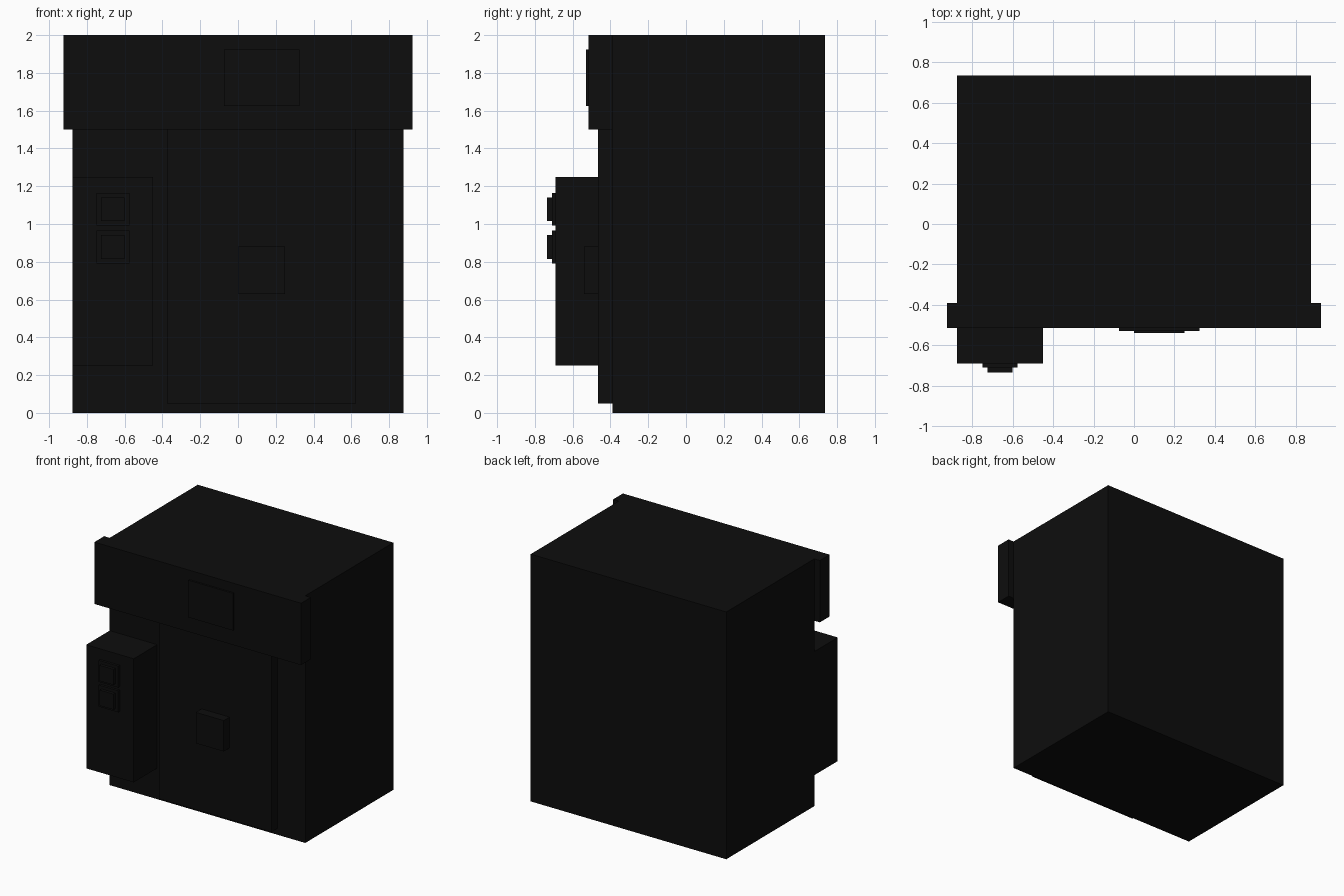
import bpy
import bmesh

default = bpy.data.objects.get("Cube")
if default:
    bpy.data.objects.remove(default, do_unlink=True)

black = bpy.data.materials.new("near_black")
black.use_nodes = True
colour = (0.004, 0.004, 0.004, 1)
black.diffuse_color = colour
black.node_tree.nodes["Principled BSDF"].inputs["Base Color"].default_value = colour


def box(name, x, y, z):
    """Flat-faced block spanning the given (low, high) ranges."""
    bm = bmesh.new()
    bmesh.ops.create_cube(bm, size=1)
    for v in bm.verts:
        v.co = [r[0] + (c + 0.5) * (r[1] - r[0]) for c, r in zip(v.co, (x, y, z))]
    mesh = bpy.data.meshes.new(name)
    bm.to_mesh(mesh)
    bm.free()
    mesh.materials.append(black)
    obj = bpy.data.objects.new(name, mesh)
    bpy.context.collection.objects.link(obj)
    return obj


FRONT = -0.39       # front of the main cabinet
DOOR = -0.465       # front of the door
HEADER = -0.515     # front of the header
PANEL = -0.69       # front of the control box

# Cabinet and its overhanging header
box("cabinet", (-0.875, 0.875), (FRONT, 0.735), (0, 2))
box("header", (-0.925, 0.925), (HEADER, FRONT), (1.5, 2))
box("header_plate", (-0.075, 0.325), (-0.53, HEADER), (1.625, 1.925))

# Door with a square handle
box("door", (-0.375, 0.625), (DOOR, FRONT), (0.05, 1.5))
box("door_handle", (0, 0.25), (-0.54, DOOR), (0.63, 0.88))

# Control box with two stepped buttons
box("control_box", (-0.875, -0.45), (PANEL, FRONT), (0.25, 1.25))
for name, z in (("lower", 0.878), ("upper", 1.078)):
    box(name + "_button_frame", (-0.75, -0.575), (-0.71, PANEL), (z - 0.087, z + 0.087))
    box(name + "_button", (-0.725, -0.6), (-0.735, -0.71), (z - 0.063, z + 0.063))
